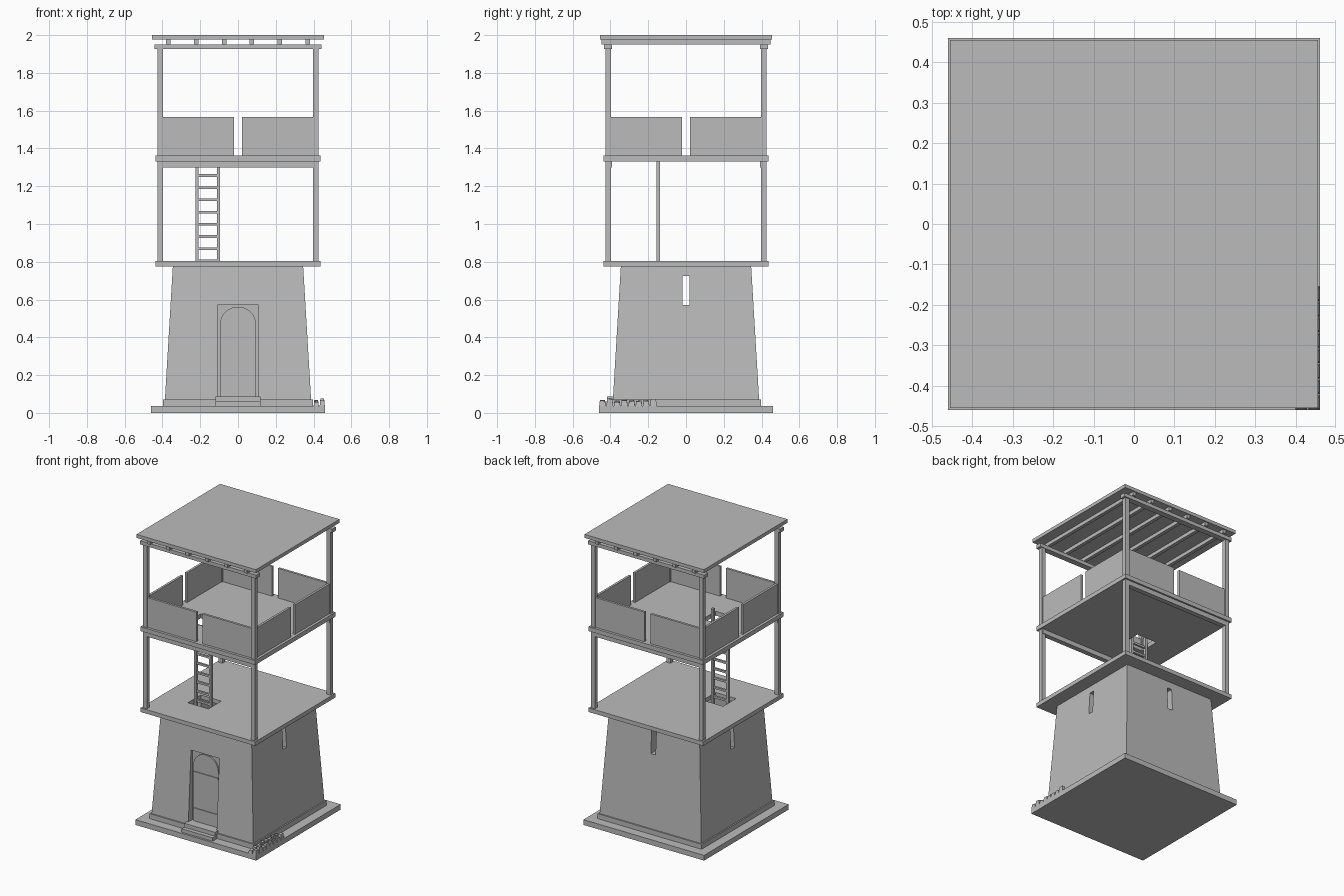
import bpy, bmesh, math, random

if "Cube" in bpy.data.objects:
    bpy.data.objects.remove(bpy.data.objects["Cube"])

random.seed(4)
grey = bpy.data.materials.new("plain grey")
grey.diffuse_color = (0.5, 0.5, 0.5, 1)
grey.use_nodes = True
grey.node_tree.nodes["Principled BSDF"].inputs["Base Color"].default_value = grey.diffuse_color


def finish(name, bm):
    bmesh.ops.recalc_face_normals(bm, faces=bm.faces)
    mesh = bpy.data.meshes.new(name)
    bm.to_mesh(mesh)
    bm.free()
    mesh.materials.append(grey)
    ob = bpy.data.objects.new(name, mesh)
    bpy.context.collection.objects.link(ob)
    return ob


def add_box(bm, x0, x1, y0, y1, z0, z1):
    verts = bmesh.ops.create_cube(bm, size=1)["verts"]
    for v in verts:
        v.co.x = x1 if v.co.x > 0 else x0
        v.co.y = y1 if v.co.y > 0 else y0
        v.co.z = z1 if v.co.z > 0 else z0
    return verts


def boxes(name, items):
    bm = bmesh.new()
    for b in items:
        add_box(bm, *b)
    return finish(name, bm)


def slab(name, h, z0, z1):
    return boxes(name, [(-h, h, -h, h, z0, z1)])


def frustum(name, h0, h1, z0, z1):
    bm = bmesh.new()
    for v in add_box(bm, -h0, h0, -h0, h0, z0, z1):
        if v.co.z > z0 + 1e-4:
            v.co.x *= h1 / h0
            v.co.y *= h1 / h0
    return finish(name, bm)


def cut(target, cutter):
    mod = target.modifiers.new("cut", "BOOLEAN")
    mod.operation = "DIFFERENCE"
    mod.solver = "EXACT"
    mod.object = cutter
    bpy.context.view_layer.objects.active = target
    bpy.ops.object.modifier_apply(modifier=mod.name)
    bpy.data.objects.remove(cutter)


# Foundation
slab("foundation", 0.46, 0, 0.036)
slab("plinth", 0.396, 0.036, 0.07)

# Hollow tapered tower with door recess and three slit windows
tower = frustum("tower_walls", 0.387, 0.345, 0.07, 0.775)
cut(tower, frustum("room_cutter", 0.33, 0.29, 0.06, 0.785))
cut(tower, boxes("door_cutter", [(-0.108, 0.108, -0.5, -0.34, 0.085, 0.57)]))
cut(tower, boxes("side_slit_cutter", [(-0.5, 0.5, -0.018, 0.018, 0.57, 0.725)]))
cut(tower, boxes("back_slit_cutter", [(-0.018, 0.018, 0.1, 0.5, 0.57, 0.725)]))

# Arched door with straps
bm = bmesh.new()
outline = [(-0.095, 0.085), (0.095, 0.085)]
outline += [(0.095 * math.cos(math.pi * i / 16), 0.47 + 0.092 * math.sin(math.pi * i / 16))
            for i in range(17)]
face = bm.faces.new([bm.verts.new((x, -0.339, z)) for x, z in outline])
ext = bmesh.ops.extrude_face_region(bm, geom=[face])["geom"]
for v in ext:
    if isinstance(v, bmesh.types.BMVert):
        v.co.y = -0.35
finish("door", bm)
boxes("door_straps", [(-0.095, 0.095, -0.355, -0.345, z, z + 0.014) for z in (0.163, 0.414)])
boxes("door_steps", [(-0.118, 0.118, -0.446, -0.38, 0.036, 0.06),
                     (-0.118, 0.118, -0.418, -0.36, 0.06, 0.087)])

# Floors with ladder hatches
for name, z0, z1 in (("lower_floor", 0.775, 0.803), ("upper_floor", 1.332, 1.362)):
    floor = slab(name, 0.437, z0, z1)
    cut(floor, boxes("hatch_cutter", [(-0.238, -0.082, -0.205, -0.065, z0 - 0.1, z1 + 0.1)]))

# Corner posts
P, W = 0.411, 0.015
for name, z0, z1 in (("lower_posts", 0.803, 1.332), ("upper_posts", 1.362, 1.93)):
    boxes(name, [(sx * P - W, sx * P + W, sy * P - W, sy * P + W, z0, z1)
                 for sx in (-1, 1) for sy in (-1, 1)])

# Cross beams carrying the upper floor and the roof
boxes("floor_beams", [(-0.422, 0.422, s * 0.408 - 0.017, s * 0.408 + 0.017, 1.3, 1.332)
                      for s in (-1, 1)])
boxes("roof_beams", [(-0.442, 0.442, s * 0.413 - 0.02, s * 0.413 + 0.02, 1.926, 1.951)
                     for s in (-1, 1)])

# Parapet panels, two to a side with a gap between them
panels = []
for s in (-1, 1):
    c0, c1 = sorted((s * 0.403, s * 0.419))
    for t in (-1, 1):
        a, b = sorted((t * 0.022, t * 0.397))
        panels += [(a, b, c0, c1, 1.362, 1.566), (c0, c1, a, b, 1.362, 1.566)]
boxes("parapet_panels", panels)

# Roof and rafters
boxes("rafters", [(x - 0.012, x + 0.012, -0.447, 0.447, 1.951, 1.976)
                  for x in [-0.37 + 0.148 * i for i in range(6)]])
slab("roof", 0.455, 1.976, 2.0)

# Ladder
rails = [(x - 0.008, x + 0.008, -0.157, -0.137, 0.07, 1.41) for x in (-0.218, -0.102)]
rungs = [(-0.212, -0.108, -0.154, -0.14, z - 0.007, z + 0.007)
         for z in [0.16 + 0.0645 * i for i in range(19)]]
boxes("ladder", rails + rungs)

# Loose stones on the foundation corner
bm = bmesh.new()
for i in range(8):
    y0 = -0.46 + i * 0.0385
    for x0 in (0.4, 0.432):
        top = 0.066 + random.uniform(-0.008, 0.01)
        for v in add_box(bm, x0, x0 + 0.028, y0, y0 + 0.036, 0.034, top):
            if v.co.z > 0.04:
                v.co.x += (x0 + 0.014 - v.co.x) * 0.3
                v.co.y += (y0 + 0.018 - v.co.y) * 0.25
                v.co.z += random.uniform(-0.006, 0.004)
finish("loose_stones", bm)
